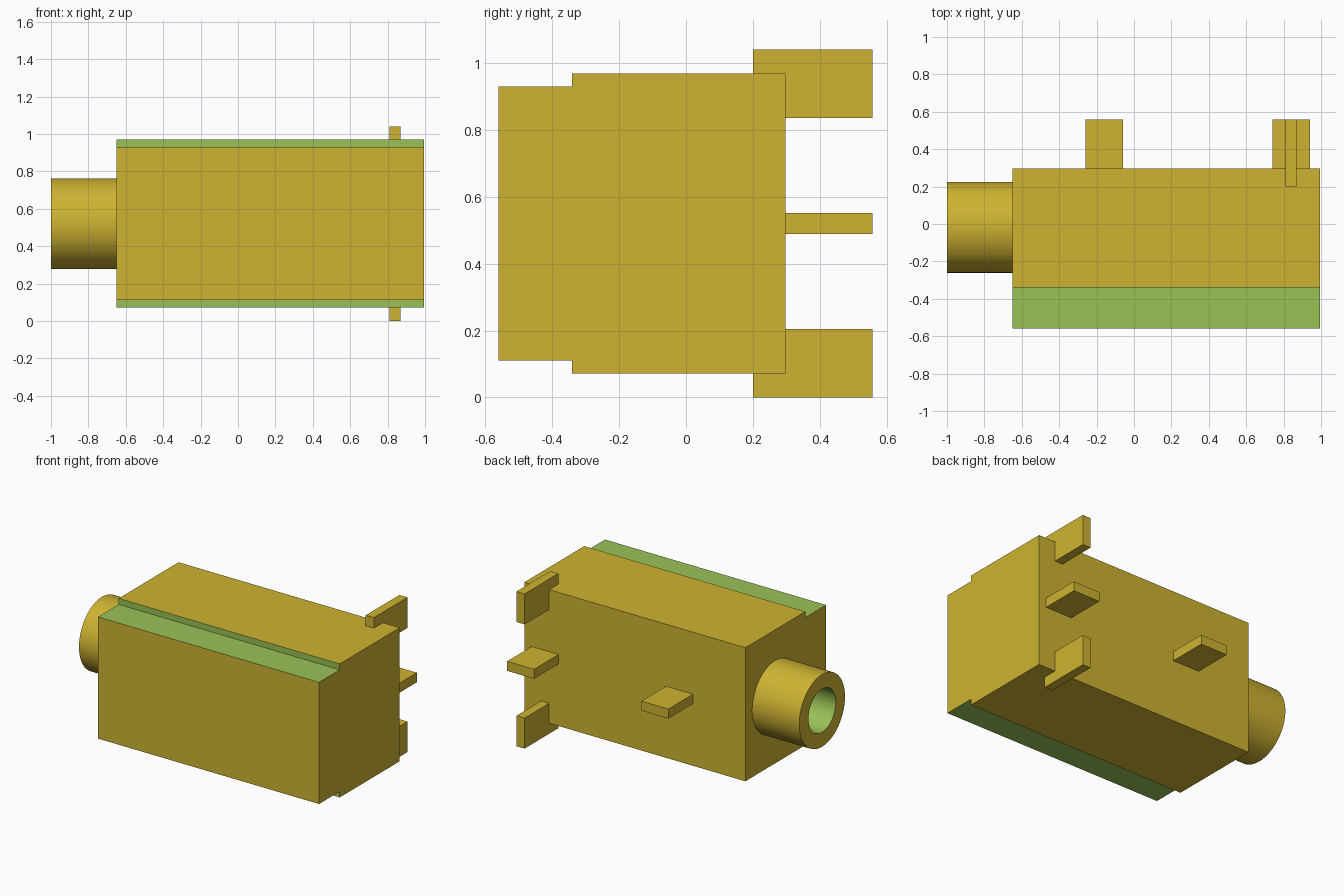
import bpy
import bmesh
import math
from mathutils import Matrix, Vector

cube = bpy.data.objects.get("Cube")
if cube:
    bpy.data.objects.remove(cube, do_unlink=True)


def material(name, rgb):
    mat = bpy.data.materials.new(name)
    mat.use_nodes = True
    mat.diffuse_color = (*rgb, 1)
    mat.node_tree.nodes["Principled BSDF"].inputs["Base Color"].default_value = (*rgb, 1)
    return mat


BRASS = material("brass yellow", (0.62, 0.45, 0.032))
GREEN = material("leaf green", (0.32, 0.54, 0.095))


def make_object(name, bm):
    bmesh.ops.recalc_face_normals(bm, faces=bm.faces)
    mesh = bpy.data.meshes.new(name)
    bm.to_mesh(mesh)
    bm.free()
    mesh.materials.append(BRASS)
    mesh.materials.append(GREEN)
    obj = bpy.data.objects.new(name, mesh)
    bpy.context.collection.objects.link(obj)
    return obj


def box(name, low, high):
    low, high = Vector(low), Vector(high)
    bm = bmesh.new()
    bmesh.ops.create_cube(bm, size=1)
    bmesh.ops.scale(bm, vec=high - low, verts=bm.verts)
    bmesh.ops.translate(bm, vec=(low + high) / 2, verts=bm.verts)
    return make_object(name, bm)


def tube(name, x0, x1, radius, index):
    # Cylinder along x on the socket axis
    bm = bmesh.new()
    place = Matrix.Translation(((x0 + x1) / 2, AXIS_Y, MID_Z)) @ Matrix.Rotation(math.pi / 2, 4, "Y")
    bmesh.ops.create_cone(bm, cap_ends=True, segments=96, radius1=radius,
                          radius2=radius, depth=x1 - x0, matrix=place)
    for face in bm.faces:
        face.material_index = index
    return make_object(name, bm)


AXIS_Y, MID_Z = -0.018, 0.52
BODY_LEFT, BODY_RIGHT = -0.65, 0.995
FRONT, STEP, BACK = -0.56, -0.34, 0.297
TALL, SHORT = 0.449, 0.409      # half heights either side of the step

# Body: stepped side profile extruded along x
half = [(FRONT, SHORT), (STEP, SHORT), (STEP, TALL), (BACK, TALL)]
profile = [(y, MID_Z + h) for y, h in half] + [(y, MID_Z - h) for y, h in reversed(half)]
bm = bmesh.new()
cap = bm.faces.new([bm.verts.new((BODY_LEFT, y, z)) for y, z in profile])
extruded = bmesh.ops.extrude_face_region(bm, geom=[cap], use_keep_orig=True)
bmesh.ops.translate(bm, vec=(BODY_RIGHT - BODY_LEFT, 0, 0),
                    verts=[g for g in extruded["geom"] if isinstance(g, bmesh.types.BMVert)])
bm.normal_update()
# Green on the step treads and risers
for face in bm.faces:
    centre = face.calc_center_median()
    sideways = abs(face.normal.x) > 0.5
    if not sideways and FRONT + 0.01 < centre.y < STEP + 0.01:
        face.material_index = 1
body = make_object("body", bm)

# Socket barrel with a green bore running into the body
barrel = tube("socket_barrel", -1.0, BODY_LEFT, 0.243, 0)
cutter = tube("bore_cutter", -1.1, 0.8, 0.145, 1)
cutter.hide_render = True
for obj in (body, barrel):
    mod = obj.modifiers.new("bore", "BOOLEAN")
    mod.operation = "DIFFERENCE"
    mod.solver = "EXACT"
    mod.object = cutter
    bpy.context.view_layer.objects.active = obj
    bpy.ops.object.modifier_apply(modifier=mod.name)
bpy.data.objects.remove(cutter, do_unlink=True)

for obj in (body, barrel):
    bpy.ops.object.select_all(action="DESELECT")
    obj.select_set(True)
    bpy.context.view_layer.objects.active = obj
    bpy.ops.object.shade_smooth_by_angle(angle=math.radians(30))

# Flat pins on the back
PIN_END = 0.558
for name, x in (("left_back_pin", 0.84), ("right_back_pin", -0.16)):
    box(name, (x - 0.1, BACK - 0.02, MID_Z - 0.032), (x + 0.1, PIN_END, MID_Z + 0.032))

# Upright pins set into the top and bottom
box("upper_pin", (0.81, 0.2, 0.835), (0.87, PIN_END, 1.04))
box("lower_pin", (0.81, 0.2, 0), (0.87, PIN_END, 0.205))
